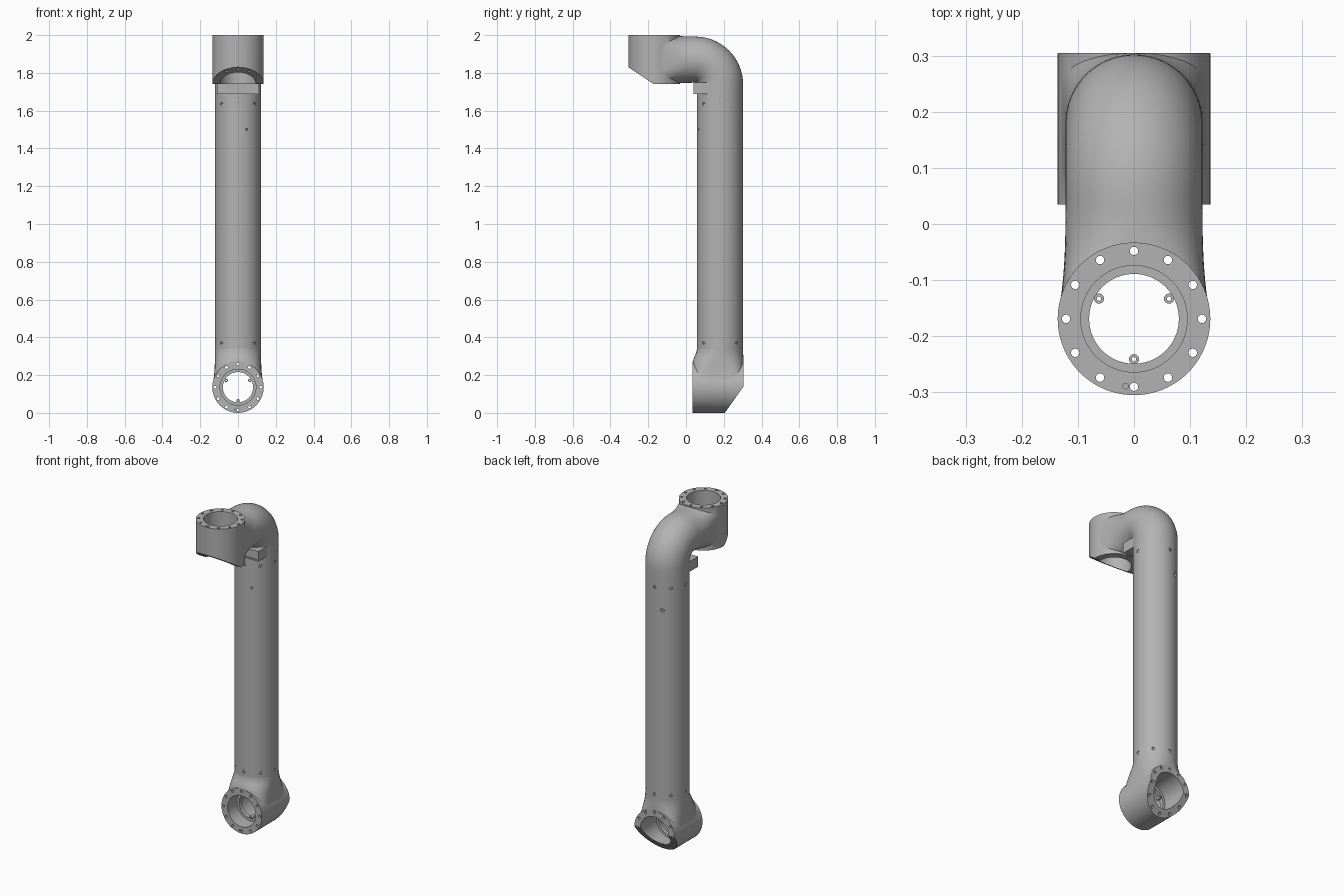
import bpy, bmesh, math
from mathutils import Vector

cube = bpy.data.objects.get("Cube")
if cube:
    bpy.data.objects.remove(cube)


def material(name, value):
    mat = bpy.data.materials.new(name)
    mat.use_nodes = True
    colour = (value, value, value, 1)
    mat.diffuse_color = colour
    mat.node_tree.nodes["Principled BSDF"].inputs["Base Color"].default_value = colour
    return mat


GREY = material("cast grey", 0.45)
TUBE_R, TUBE_Y = 0.122, 0.18
JOINT_R, BORE_R, POCKET_R = 0.136, 0.08, 0.095
X, Y, Z = Vector((1, 0, 0)), Vector((0, 1, 0)), Vector((0, 0, 1))


def finish(name, bm):
    bmesh.ops.recalc_face_normals(bm, faces=bm.faces)
    mesh = bpy.data.meshes.new(name)
    bm.to_mesh(mesh)
    bm.free()
    mesh.materials.append(GREY)
    obj = bpy.data.objects.new(name, mesh)
    bpy.context.collection.objects.link(obj)
    return obj


def rods(name, spans, radius, sides=24):
    """Cylinders between pairs of points, all in one object."""
    bm = bmesh.new()
    for p, q in spans:
        p, q = Vector(p), Vector(q)
        new = bmesh.ops.create_cone(bm, cap_ends=True, segments=sides, radius1=radius,
                                    radius2=radius, depth=(q - p).length)["verts"]
        bmesh.ops.rotate(bm, verts=new, matrix=Z.rotation_difference(q - p).to_matrix())
        bmesh.ops.translate(bm, verts=new, vec=(p + q) / 2)
    return finish(name, bm)


def loft(name, sections, sides=64):
    """Skin of superellipses: centre, side axis, half sizes, squareness."""
    bm = bmesh.new()
    rings = []
    for centre, axis, a, b, n in sections:
        ring = []
        for i in range(sides):
            t = math.tau * i / sides
            c, s = math.cos(t), math.sin(t)
            u = math.copysign(abs(c) ** (2 / n), c)
            v = math.copysign(abs(s) ** (2 / n), s)
            ring.append(bm.verts.new(Vector(centre) + X * a * u + axis * b * v))
        rings.append(ring)
    for low, high in zip(rings, rings[1:]):
        for i in range(sides):
            j = (i + 1) % sides
            bm.faces.new((low[i], low[j], high[j], high[i]))
    bm.faces.new(rings[0])
    bm.faces.new(rings[-1])
    return finish(name, bm)


def prism(name, outline, half):
    """Side outline in y and z, extruded across x."""
    bm = bmesh.new()
    face = bm.faces.new([bm.verts.new((-half, y, z)) for y, z in outline])
    out = bmesh.ops.extrude_face_region(bm, geom=[face])["geom"]
    bmesh.ops.translate(bm, vec=X * 2 * half,
                        verts=[v for v in out if isinstance(v, bmesh.types.BMVert)])
    return finish(name, bm)


def combine(obj, other, operation="DIFFERENCE"):
    mod = obj.modifiers.new("combine", "BOOLEAN")
    mod.object, mod.operation, mod.solver = other, operation, "EXACT"
    bpy.context.view_layer.objects.active = obj
    bpy.ops.object.modifier_apply(modifier=mod.name)
    bpy.data.objects.remove(other)


def smooth(obj, angle=30):
    obj.data.shade_smooth()
    obj.data.set_sharp_from_angle(angle=math.radians(angle))


def circle(centre, side, radius, count, start=0):
    for i in range(count):
        t = math.radians(start) + math.tau * i / count
        yield centre + (X * math.cos(t) + side * math.sin(t)) * radius


def machine(obj, face, inward, side, depth, wedge, label):
    """Joint barrel with its chamfer, stepped bore, bolt circle and lugs."""
    end = face + inward * depth
    combine(obj, rods("barrel", [(face, end)], JOINT_R, 96), "UNION")
    combine(obj, prism("wedge", wedge, 0.3))
    combine(obj, rods("bore", [(face - inward * 0.02, end + inward * 0.04)], BORE_R, 64))
    for a, b in ((-0.02, 0.09), (0.115, depth + 0.04)):
        combine(obj, rods("pocket", [(face + inward * a, face + inward * b)], POCKET_R, 64))
    holes = [(p - inward * 0.02, p + inward * (depth + 0.03))
             for p in circle(face, side, 0.121, 12)]
    combine(obj, rods("bolt_holes", holes, 0.0075, 16))
    pin = face + X * -0.015 - side * 0.12
    combine(obj, rods("pin_hole", [(pin - inward * 0.01, pin + inward * 0.01)], 0.005, 12))
    smooth(obj)
    spots = list(circle(face, side, 0.072, 3, 30))
    lugs = rods(label + "_lugs", [(p + inward * 0.085, p + inward * 0.12) for p in spots], 0.009)
    combine(lugs, rods("drill", [(p, p + inward * 0.2) for p in spots], 0.004, 12))
    smooth(lugs)


# Upper casting: elbow flowing into a vertical joint barrel
bend = Vector((0, 0.05, 1.74))
sections = [((0, TUBE_Y, 1.68), Y, TUBE_R, TUBE_R, 2)]
for i in range(17):
    t = math.radians(90 * i / 16)
    out = Y * math.cos(t) + Z * math.sin(t)
    sections.append((bend + out * 0.13, out, TUBE_R, TUBE_R, 2))
for i in range(1, 13):
    f = i / 12
    s = f * f * (3 - 2 * f)
    sections.append(((0, 0.05 - 0.21 * f, 1.87), Z, TUBE_R + 0.013 * f ** 3,
                     TUBE_R + 0.0078 * s, 2 + 5 * f ** 3))
upper = loft("upper_elbow", sections)
machine(upper, Vector((0, -0.169, 2.0)), -Z, Y, 0.26,
        [(-0.35, 1.86), (-0.155, 1.73), (-0.155, 1.65), (-0.35, 1.65)], "upper")

# Lower casting: neck spreading into a horizontal joint barrel
sections = []
for i in range(13):
    f = i / 12
    s = min(1, f / 0.4)
    s = s * s * (3 - 2 * s)
    sections.append(((0, TUBE_Y - 0.01 * s, 0.34 - 0.19 * f), Y, TUBE_R + 0.012 * f ** 3,
                     TUBE_R + 0.0128 * s, 2 + 5 * f ** 2))
lower = loft("lower_neck", sections)
machine(lower, Vector((0, 0.035, JOINT_R)), Y, Z, 0.27,
        [(0.191, -0.02), (0.319, 0.16), (0.4, 0.16), (0.4, -0.02)], "lower")

# Straight tube with a cross drilled hole
tube = rods("arm_tube", [((0, TUBE_Y, 0.335), (0, TUBE_Y, 1.685))], TUBE_R, 96)
axis = Vector((0, TUBE_Y, 1.5))
drill = (X * math.cos(math.radians(-68)) + Y * math.sin(math.radians(-68)))
for sign, radius in ((1, 0.006), (-1, 0.011)):
    combine(tube, rods("drill", [(axis + drill * sign * 0.1, axis + drill * sign * 0.15)],
                       radius, 16))

# Rings of countersunk screws at both tube ends
for name, z in (("lower_screws", 0.37), ("upper_screws", 1.635)):
    middle = Vector((0, TUBE_Y, z))
    spans = [(p, middle + (p - middle) * 1.4) for p in circle(middle, Y, 0.114, 8)]
    combine(tube, rods("screw_holes", spans, 0.009, 16))
    heads = rods(name, [(middle + (p - middle) * 0.98, middle + (p - middle) * 1.05)
                        for p, _ in spans], 0.007, 12)
    smooth(heads)
smooth(tube)

# Step below the elbow with a recessed front panel
step = prism("elbow_step", [(0.04, 1.688), (0.04, 1.75), (0.14, 1.75), (0.14, 1.688)], 0.11)
combine(step, prism("recess", [(0.02, 1.696), (0.02, 1.732), (0.046, 1.732), (0.046, 1.696)], 0.1))
